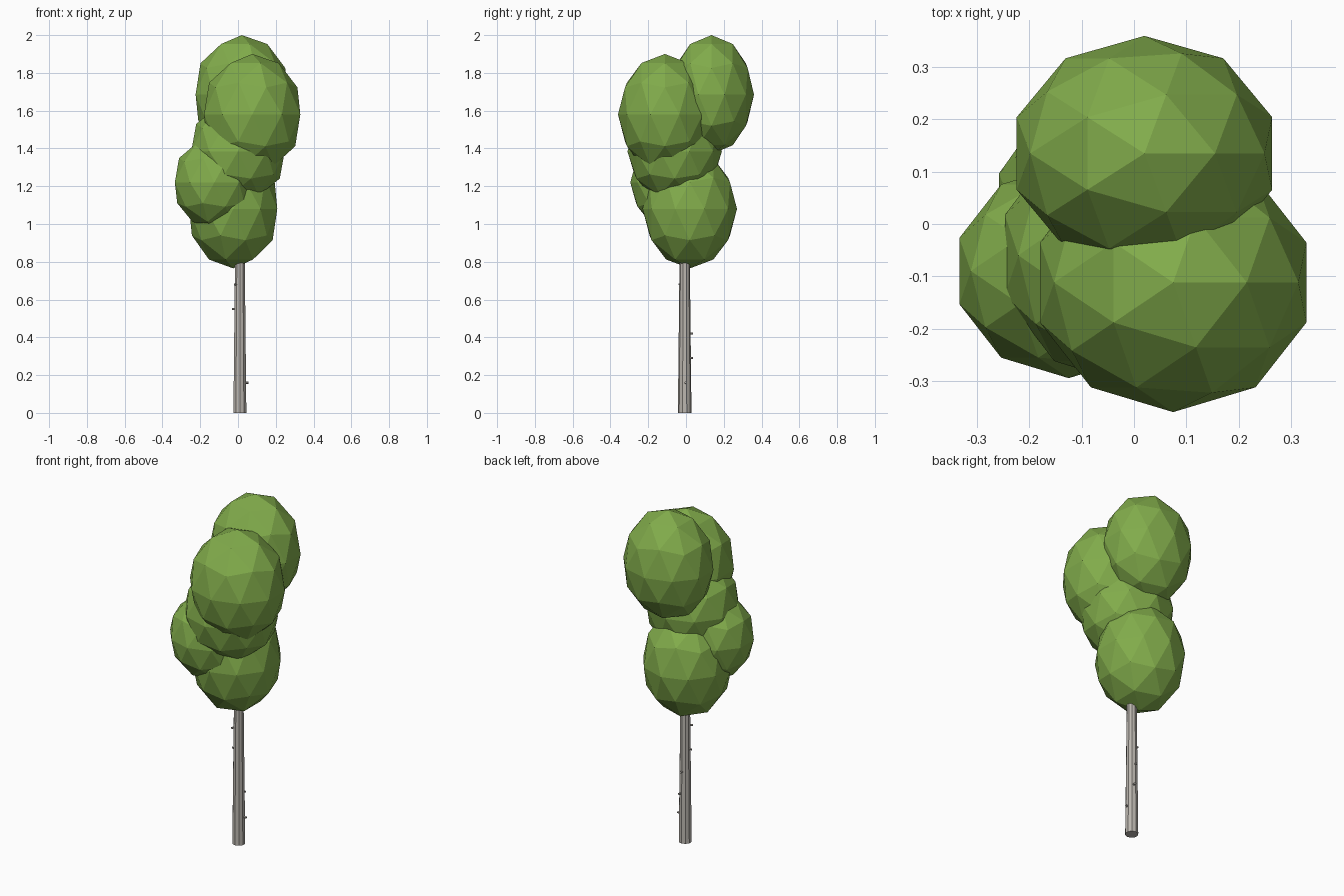
import bpy
from mathutils import Vector

cube = bpy.data.objects.get("Cube")
if cube:
    bpy.data.objects.remove(cube, do_unlink=True)


def material(name, rgb):
    mat = bpy.data.materials.new(name)
    mat.use_nodes = True
    mat.diffuse_color = (*rgb, 1)
    bsdf = next(n for n in mat.node_tree.nodes if n.type == 'BSDF_PRINCIPLED')
    bsdf.inputs["Base Color"].default_value = (*rgb, 1)
    return mat


leaf_green = material("leaf green", (0.22, 0.41, 0.07))
bark_grey = material("pale grey bark", (0.50, 0.47, 0.43))


def finish(name, mat):
    obj = bpy.context.object
    obj.name = name
    obj.data.materials.append(mat)
    return obj


def leaf_clump(name, centre, radii):
    bpy.ops.mesh.primitive_ico_sphere_add(subdivisions=2, radius=1, location=centre)
    finish(name, leaf_green).scale = radii


# Crown: five overlapping faceted clumps
leaf_clump("crown_top_back", (0.02, 0.135, 1.685), (0.257, 0.225, 0.315))
leaf_clump("crown_top_front", (0.075, -0.112, 1.58), (0.268, 0.248, 0.32))
leaf_clump("crown_middle", (0.0, -0.06, 1.385), (0.26, 0.25, 0.275))
leaf_clump("crown_right", (-0.125, -0.09, 1.22), (0.22, 0.205, 0.245))
leaf_clump("crown_bottom", (-0.025, 0.02, 1.08), (0.245, 0.25, 0.315))

# Trunk: tapered, running up into the crown
AXIS = Vector((0.01, -0.007, 0))
HEIGHT, BASE_R, TOP_R = 1.2, 0.036, 0.023
bpy.ops.mesh.primitive_cone_add(vertices=10, radius1=BASE_R, radius2=TOP_R,
                                depth=HEIGHT, location=AXIS + Vector((0, 0, HEIGHT / 2)))
finish("trunk", bark_grey)

# Twig stubs on the trunk: height and outward direction
stubs = [(0.68, (-0.7, -0.7)), (0.55, (-1, 0)), (0.42, (0, 1)),
         (0.29, (0.3, 0.95)), (0.16, (1, 0.1))]
for z, (dx, dy) in stubs:
    out = Vector((dx, dy, 0)).normalized()
    radius = BASE_R + (TOP_R - BASE_R) * z / HEIGHT
    bpy.ops.mesh.primitive_cylinder_add(vertices=6, radius=0.006, depth=0.024,
                                        location=AXIS + out * radius + Vector((0, 0, z)),
                                        rotation=out.to_track_quat('Z', 'Y').to_euler())
    finish("twig_stub", bark_grey)
